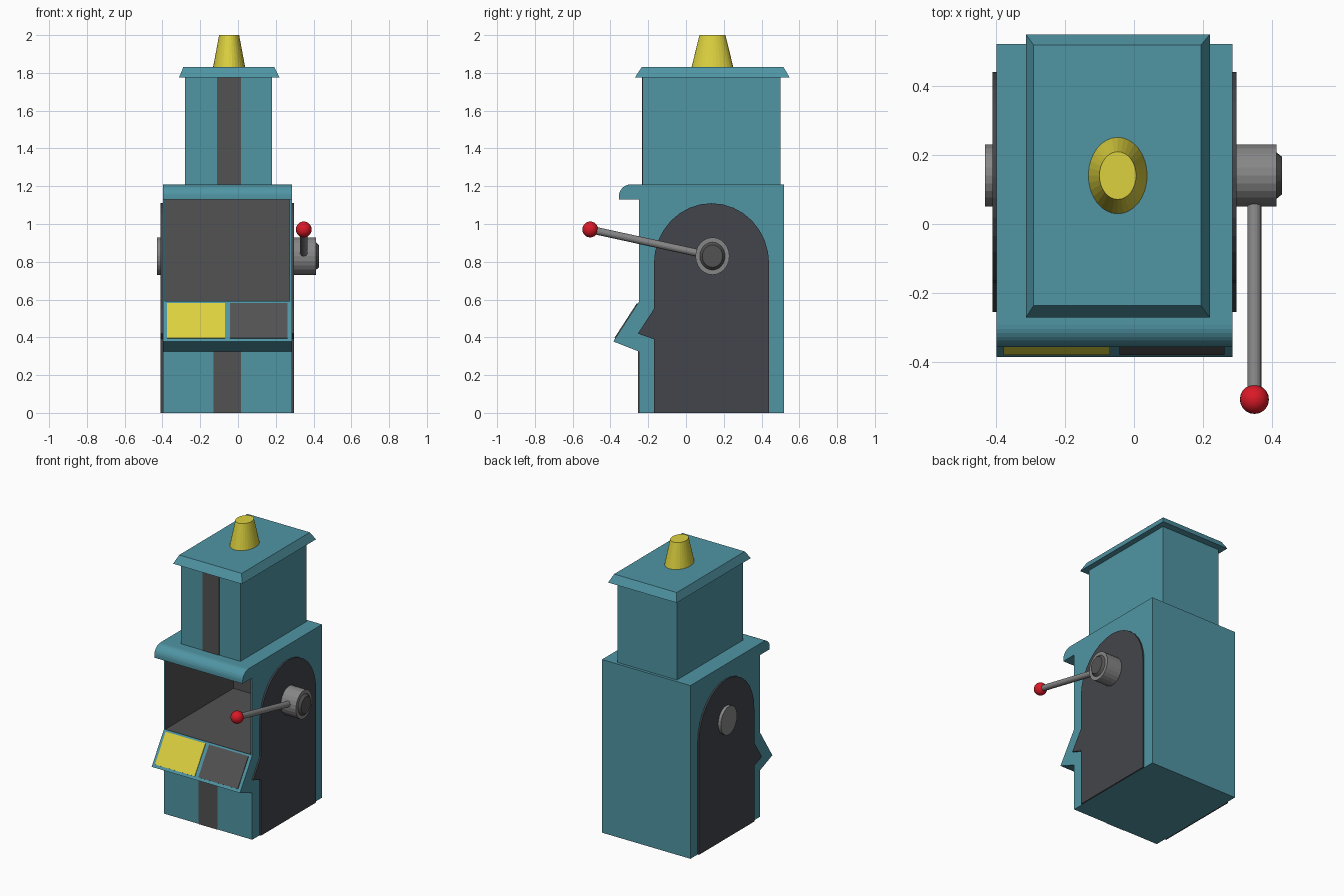
import bpy, bmesh, math
from mathutils import Vector

if "Cube" in bpy.data.objects:
    bpy.data.objects.remove(bpy.data.objects["Cube"])


def material(name, rgb):
    m = bpy.data.materials.new(name)
    m.diffuse_color = (*rgb, 1)
    m.use_nodes = True
    m.node_tree.nodes["Principled BSDF"].inputs["Base Color"].default_value = m.diffuse_color
    return m


TEAL = material("teal", (0.08, 0.30, 0.37))
DARK = material("charcoal", (0.085, 0.085, 0.085))
SIDE = material("slate", (0.055, 0.06, 0.07))
YELLOW = material("yellow", (0.72, 0.64, 0.05))
RED = material("red", (0.70, 0.01, 0.02))
METAL = material("metal", (0.24, 0.24, 0.24))


def finish(name, bm, *mats, smooth=False):
    bmesh.ops.recalc_face_normals(bm, faces=bm.faces[:])
    me = bpy.data.meshes.new(name)
    bm.to_mesh(me)
    bm.free()
    ob = bpy.data.objects.new(name, me)
    bpy.context.collection.objects.link(ob)
    for m in mats:
        me.materials.append(m)
    if smooth:
        for p in me.polygons:
            p.use_smooth = True
    return ob


def prism(name, profile, x0, x1, *mats):
    """Extrude a (y, z) profile along x."""
    bm = bmesh.new()
    face = bm.faces.new([bm.verts.new((x0, y, z)) for y, z in profile])
    ext = bmesh.ops.extrude_face_region(bm, geom=[face])["geom"]
    bmesh.ops.translate(bm, vec=(x1 - x0, 0, 0),
                        verts=[g for g in ext if isinstance(g, bmesh.types.BMVert)])
    return finish(name, bm, *mats)


def box(name, x0, x1, y0, y1, z0, z1, *mats):
    return prism(name, [(y0, z0), (y1, z0), (y1, z1), (y0, z1)], x0, x1, *mats)


def rod(name, a, b, r1, r2, mat, segs=24, scale=(1, 1, 1), smooth=False):
    """Cylinder or cone from a to b, with an optional oval scale."""
    a, b = Vector(a), Vector(b)
    bm = bmesh.new()
    bmesh.ops.create_cone(bm, cap_ends=True, segments=segs, radius1=r1, radius2=r2,
                          depth=(b - a).length)
    rot = Vector((0, 0, 1)).rotation_difference((b - a).normalized()).to_matrix()
    bmesh.ops.rotate(bm, cent=(0, 0, 0), matrix=rot, verts=bm.verts)
    bmesh.ops.scale(bm, vec=scale, verts=bm.verts)
    bmesh.ops.translate(bm, vec=(a + b) / 2, verts=bm.verts)
    return finish(name, bm, mat)


def arc(cy, cz, ry, rz, a0, a1, n):
    return [(cy + ry * math.cos(math.radians(a0 + (a1 - a0) * i / n)),
             cz + rz * math.sin(math.radians(a0 + (a1 - a0) * i / n))) for i in range(n + 1)]


XL, XR = -0.398, 0.285

# Cabinet body: side profile with control ledge and rounded visor
profile = [(0.52, 0), (0.52, 1.21)]
profile += arc(-0.29, 1.145, 0.066, 0.065, 90, 180, 8)
profile += [(-0.356, 1.13), (-0.25, 1.13), (-0.25, 0.587), (-0.385, 0.378),
            (-0.25, 0.325), (-0.25, 0)]
body = prism("cabinet_body", profile, XL, XR, TEAL, DARK)

# Hollow display bay with charcoal lining
cutter = box("bay_cutter", XL + 0.012, XR - 0.012, -0.27, 0.50, 0.592, 1.129, TEAL, DARK)
for p in cutter.data.polygons:
    p.material_index = 1
cut = body.modifiers.new("bay", 'BOOLEAN')
cut.operation, cut.solver, cut.object = 'DIFFERENCE', 'EXACT', cutter
bpy.context.view_layer.objects.active = body
bpy.ops.object.modifier_apply(modifier="bay")
bpy.data.objects.remove(cutter)

# Two slanted plates on the control ledge
top, tip = Vector((-0.25, 0.587)), Vector((-0.385, 0.378))
out = Vector((-0.84, 0.543)) * 0.005
p0, p1 = top.lerp(tip, 0.04), top.lerp(tip, 0.92)
plate = [p0, p0 + out, p1 + out, p1]
prism("control_plate_left", plate, -0.377, -0.07, YELLOW)
prism("control_plate_right", plate, -0.042, 0.262, DARK)

# Arched side panels with a pointed notch at the ledge
arch = [(0.44, 0)] + arc(0.135, 0.79, 0.305, 0.32, 0, 180, 16)
arch += [(-0.17, 0.55), (-0.255, 0.42), (-0.17, 0.39), (-0.17, 0)]
prism("side_panel_right", arch, XR, XR + 0.011, SIDE)
prism("side_panel_left", arch, XL - 0.011, XL, SIDE)

# Upper cabinet with flared roof
box("upper_cabinet", -0.28, 0.18, -0.23, 0.50, 1.21, 1.776, TEAL)
roof = box("roof", -0.312, 0.219, -0.27, 0.548, 1.776, 1.83, TEAL)
for v in roof.data.vertices:
    if v.co.z > 1.8:
        v.co.x = -0.29 if v.co.x < 0 else 0.193
        v.co.y = -0.235 if v.co.y < 0 else 0.517

# Front stripes
box("lower_stripe", -0.13, 0.017, -0.253, -0.25, 0, 0.325, DARK)
box("upper_stripe", -0.11, 0.017, -0.233, -0.23, 1.21, 1.776, DARK)

# Roof lamp, slightly oval
rod("roof_lamp", (-0.047, 0.14, 1.83), (-0.047, 0.14, 2.0), 0.085, 0.053, YELLOW,
    segs=32, scale=(1, 1.3, 1))

# Lever hubs on both sides
cy, cz = 0.14, 0.83
oval = (1, 1, 1.1)
rod("hub_left", (XL - 0.01, cy, cz), (-0.43, cy, cz), 0.09, 0.09, METAL, scale=oval)
rod("hub_right", (XR + 0.01, cy, cz), (0.412, cy, cz), 0.09, 0.09, METAL, scale=oval)
rod("hub_cap", (0.412, cy, cz), (0.428, cy, cz), 0.067, 0.054, DARK, scale=oval)

# Lever arm and ball grip
rod("lever_arm", (0.348, cy - 0.07, 0.845), (0.348, -0.49, 0.967), 0.02, 0.02, METAL, segs=16)
bm = bmesh.new()
bmesh.ops.create_uvsphere(bm, u_segments=20, v_segments=12, radius=0.042)
bmesh.ops.translate(bm, vec=(0.348, -0.507, 0.971), verts=bm.verts)
finish("lever_ball", bm, RED, smooth=True)
